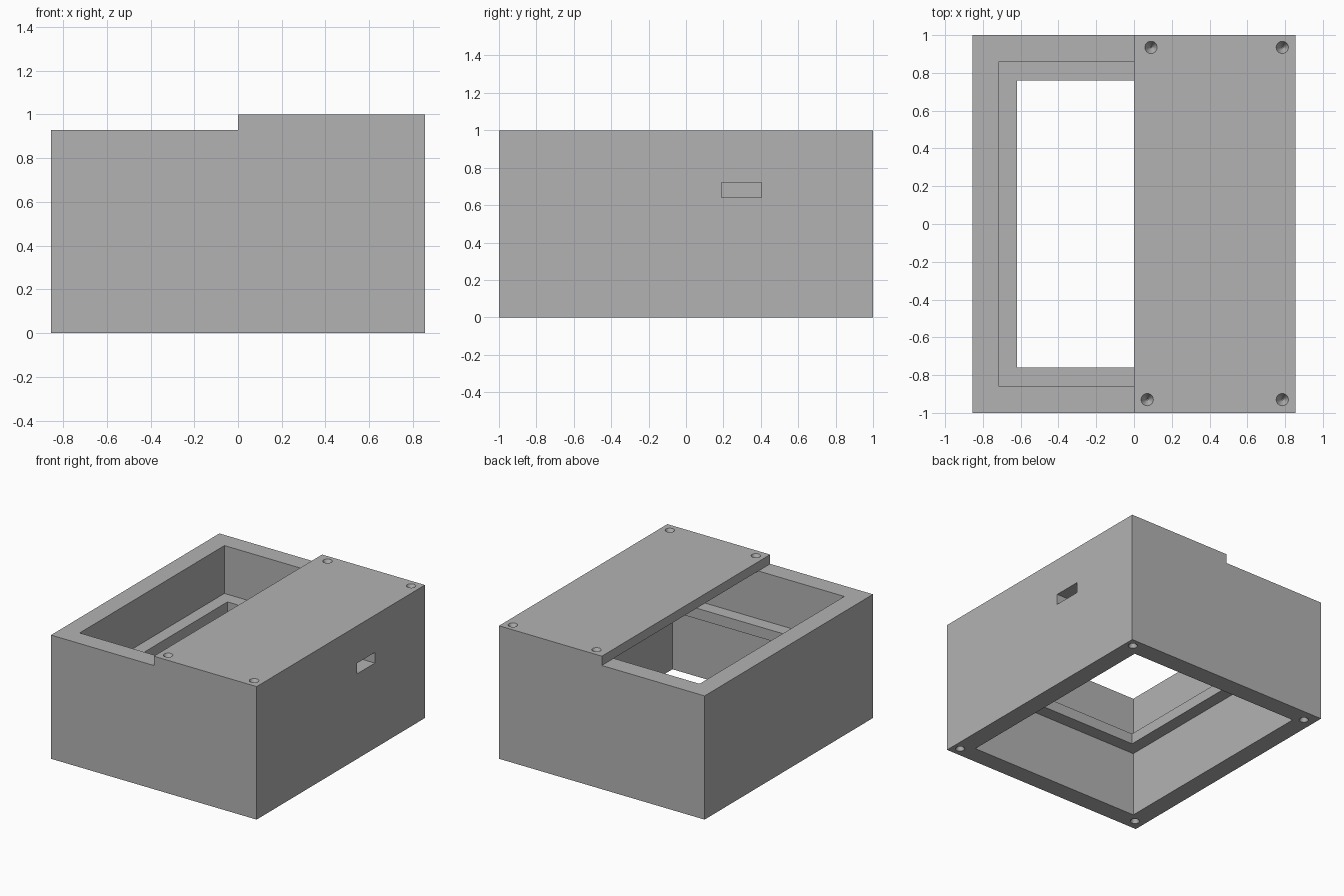
import bpy, bmesh
from mathutils import Matrix

cube = bpy.data.objects.get("Cube")
if cube:
    bpy.data.objects.remove(cube, do_unlink=True)

HX, HY = 0.855, 1.0          # outer half sizes
IX, IY = 0.715, 0.86         # cavity half sizes
OX, OY = 0.62, 0.76          # ledge opening half sizes
LEDGE_LOW, LEDGE_TOP = 0.49, 0.57
RIM, LID = 0.93, 1.0

grey = bpy.data.materials.new("plain grey")
grey.use_nodes = True
colour = (0.45, 0.45, 0.45, 1)
grey.diffuse_color = colour
grey.node_tree.nodes["Principled BSDF"].inputs["Base Color"].default_value = colour


def finish(name, bm):
    bmesh.ops.recalc_face_normals(bm, faces=bm.faces[:])
    mesh = bpy.data.meshes.new(name)
    bm.to_mesh(mesh)
    bm.free()
    mesh.materials.append(grey)
    obj = bpy.data.objects.new(name, mesh)
    bpy.context.collection.objects.link(obj)
    return obj


def extrude_profile(name, points, half_y):
    """Extrude an x-z outline along y."""
    bm = bmesh.new()
    face = bm.faces.new([bm.verts.new((x, -half_y, z)) for x, z in points])
    ext = bmesh.ops.extrude_face_region(bm, geom=[face])
    verts = [v for v in ext["geom"] if isinstance(v, bmesh.types.BMVert)]
    bmesh.ops.translate(bm, verts=verts, vec=(0, 2 * half_y, 0))
    return finish(name, bm)


def box(name, x0, x1, y0, y1, z0, z1):
    obj = extrude_profile(name, [(x0, z0), (x1, z0), (x1, z1), (x0, z1)], (y1 - y0) / 2)
    obj.data.transform(Matrix.Translation((0, (y0 + y1) / 2, 0)))
    return obj


def screw_dimple(name, x, y, z, direction):
    """Conical cutter whose wide end lies just outside the surface."""
    bm = bmesh.new()
    radii = (0.004, 0.034) if direction > 0 else (0.034, 0.004)
    bmesh.ops.create_cone(bm, cap_ends=True, segments=24, radius1=radii[0],
                          radius2=radii[1], depth=0.06,
                          matrix=Matrix.Translation((x, y, z - direction * 0.027)))
    return finish(name, bm)


def cut(target, cutter):
    mod = target.modifiers.new(cutter.name, 'BOOLEAN')
    mod.operation = 'DIFFERENCE'
    mod.solver = 'EXACT'
    mod.object = cutter
    bpy.context.view_layer.objects.active = target
    bpy.ops.object.modifier_apply(modifier=mod.name)
    bpy.data.objects.remove(cutter, do_unlink=True)


# Case with a raised half lid in one piece
case = extrude_profile("case", [(-HX, 0), (HX, 0), (HX, LID), (0, LID),
                                (0, RIM), (-HX, RIM)], HY)

# Upper cavity, open on one half and closed by the lid on the other
cut(case, extrude_profile("upper_cavity", [(-IX, LEDGE_TOP), (IX, LEDGE_TOP), (IX, RIM),
                                           (0, RIM), (0, 1.2), (-IX, 1.2)], IY))
# Lower cavity and the opening in the ledge between the two
cut(case, box("lower_cavity", -IX, IX, -IY, IY, -0.2, LEDGE_LOW))
cut(case, box("ledge_opening", -OX, OX, -OY, OY, 0.3, 0.7))

# Cable slot through the side wall
cut(case, box("cable_slot", 0.6, 1.0, 0.19, 0.405, 0.64, 0.72))

# Screw dimples in the lid and in the base
for x, y in [(0.09, 0.935), (0.785, 0.935), (0.07, -0.93), (0.785, -0.93)]:
    cut(case, screw_dimple("lid_dimple", x, y, LID, 1))
for x, y in [(0.795, 0.935), (0.795, -0.93), (-0.775, 0.91), (-0.78, -0.92)]:
    cut(case, screw_dimple("base_dimple", x, y, 0, -1))
